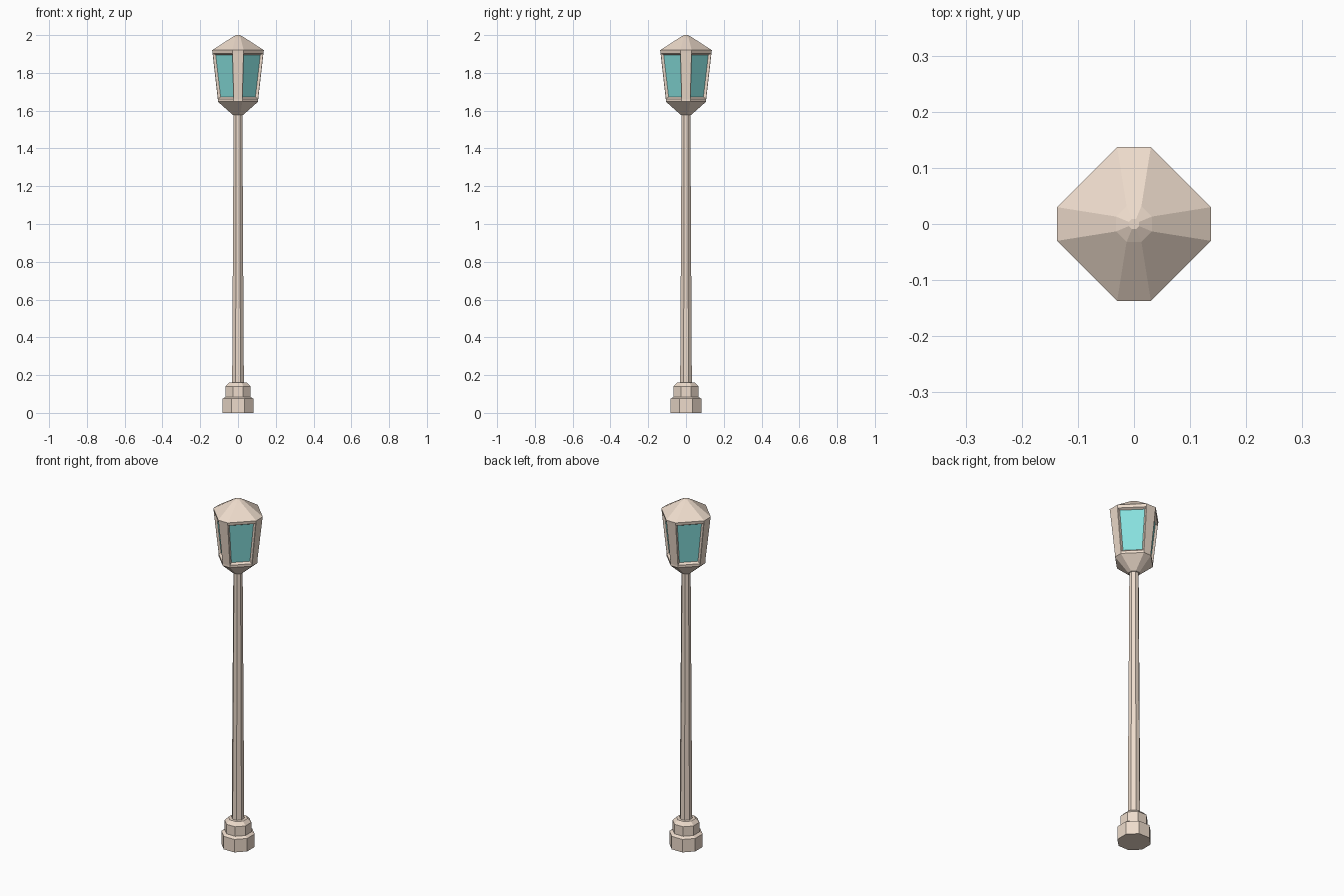
import bpy, bmesh, math

if "Cube" in bpy.data.objects:
    bpy.data.objects.remove(bpy.data.objects["Cube"])

T = math.tan(math.pi / 8)   # half side / apothem of a regular octagon


def material(name, color):
    m = bpy.data.materials.new(name)
    m.diffuse_color = color
    m.use_nodes = True
    m.node_tree.nodes["Principled BSDF"].inputs["Base Color"].default_value = m.diffuse_color
    return m


stone = material("warm_stone", (0.85, 0.71, 0.60, 1))
teal = material("teal_glass", (0.24, 0.74, 0.72, 1))


def octagon(bm, z, a, c):
    """Eight points: flats at distance a on the axes, each with half width c."""
    pts = [(a, -c), (a, c), (c, a), (-c, a), (-a, c), (-a, -c), (-c, -a), (c, -a)]
    return [bm.verts.new((x, y, z)) for x, y in pts]


def loft(name, rings, pane_band=None):
    """Stack octagons (z, apothem, half flat width) into a closed solid."""
    bm = bmesh.new()
    loops = [octagon(bm, z, a, c) for z, a, c in rings]
    panes = []
    for k, (lo, hi) in enumerate(zip(loops, loops[1:])):
        for i in range(8):
            j = (i + 1) % 8
            f = bm.faces.new((lo[i], lo[j], hi[j], hi[i]))
            if k == pane_band and i % 2 == 1:
                panes.append(f)
    bm.faces.new(loops[0][::-1])
    bm.faces.new(loops[-1])
    bm.normal_update()
    # recessed glass with sloping frame edges
    if panes:
        bmesh.ops.inset_individual(bm, faces=panes, thickness=0.003, depth=0)
        bm.normal_update()
        bmesh.ops.inset_individual(bm, faces=panes, thickness=0.012, depth=-0.012)
        for f in panes:
            f.material_index = 1
    mesh = bpy.data.meshes.new(name)
    bm.to_mesh(mesh)
    bm.free()
    mesh.materials.append(stone)
    mesh.materials.append(teal)
    ob = bpy.data.objects.new(name, mesh)
    bpy.context.collection.objects.link(ob)
    return ob


def regular(z, a):
    return (z, a, a * T)


# stepped foot
loft("base", [regular(0, 0.082), regular(0.075, 0.082), regular(0.085, 0.066),
              regular(0.14, 0.066), regular(0.16, 0.047)])

# tapering post
loft("pole", [regular(0.15, 0.031), regular(1.585, 0.023)])

# lantern: funnel, lower rim, glazed body, upper rim, roof and cap
loft("lantern", [regular(1.578, 0.028), (1.648, 0.107, 0.023),
                 (1.66, 0.107, 0.023), (1.905, 0.135, 0.029),
                 (1.92, 0.137, 0.03), regular(1.988, 0.032),
                 regular(2.0, 0.009)], pane_band=2)
